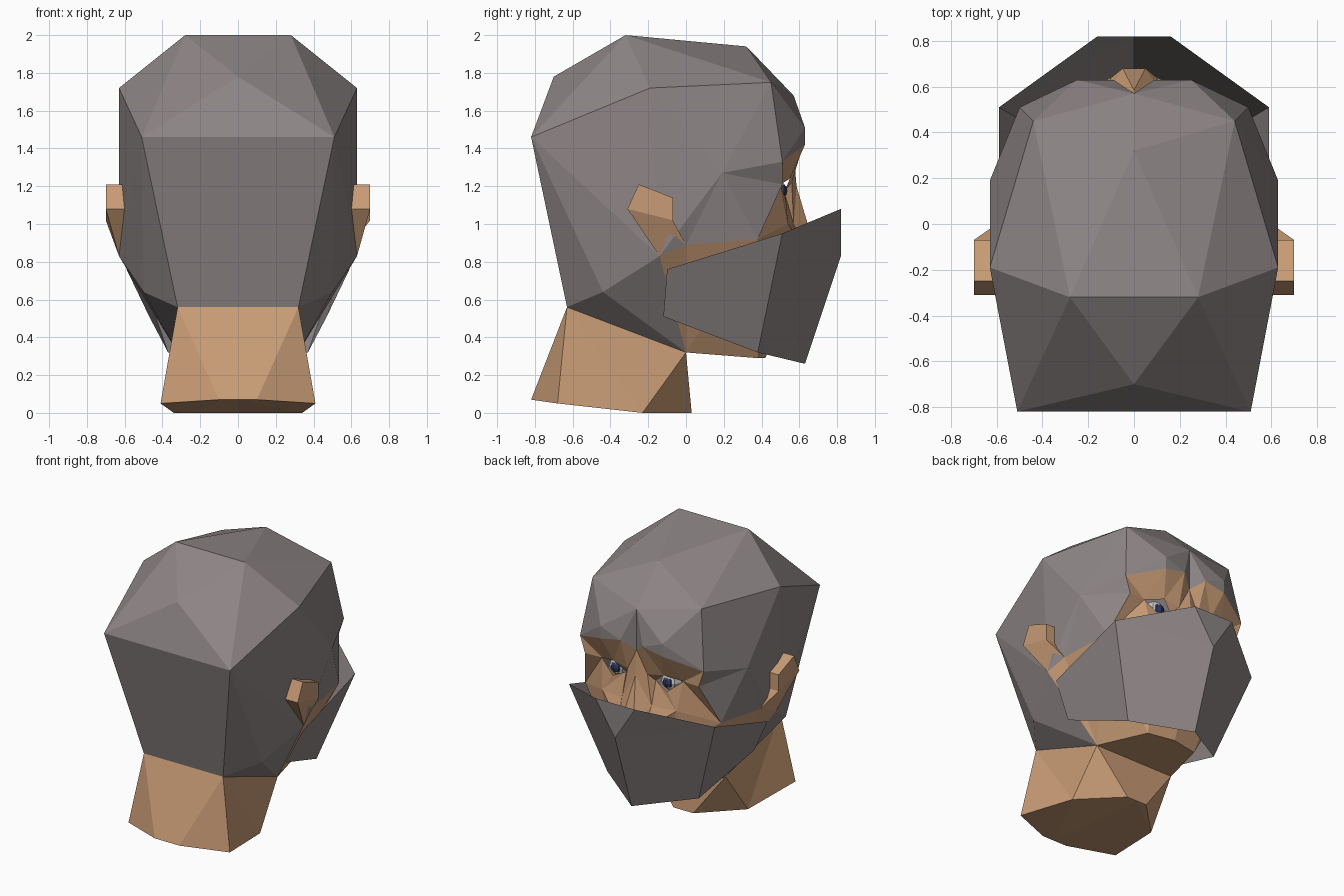
import bpy, bmesh

if "Cube" in bpy.data.objects:
    bpy.data.objects.remove(bpy.data.objects["Cube"])


def material(name, rgb):
    m = bpy.data.materials.new(name)
    m.diffuse_color = (*rgb, 1)
    m.use_nodes = True
    m.node_tree.nodes["Principled BSDF"].inputs["Base Color"].default_value = m.diffuse_color
    return m


SKIN = material("skin", (0.58, 0.33, 0.18))
CLOTH = material("cloth", (0.27, 0.235, 0.235))
WHITE = material("eye_white", (0.7, 0.7, 0.7))
IRIS = material("iris_blue", (0.03, 0.04, 0.12))


def mirrored(name, points, rows, mat):
    """Build the +x half from named points, mirror it and weld the seam."""
    bm = bmesh.new()
    for side in (1, -1):
        v = {k: bm.verts.new((side * p[0], p[1], p[2])) for k, p in points.items()}
        for row in rows:
            for f in row.split():
                loop = [v[k] for k in f.split("-")]
                bm.faces.new(loop if side == 1 else loop[::-1])
    bmesh.ops.remove_doubles(bm, verts=bm.verts, dist=0.0005)
    loose = [v for v in bm.verts if not v.link_faces]
    bmesh.ops.delete(bm, geom=loose, context="VERTS")
    bmesh.ops.recalc_face_normals(bm, faces=bm.faces)
    me = bpy.data.meshes.new(name)
    bm.to_mesh(me)
    bm.free()
    me.materials.append(mat)
    ob = bpy.data.objects.new(name, me)
    bpy.context.collection.objects.link(ob)
    return ob


# Points shared by the hood, face and neck
shared = {
    "brow0": (0, 0.57, 1.38), "brow1": (0.09, 0.63, 1.45), "brow2": (0.25, 0.63, 1.42),
    "brow3": (0.50, 0.51, 1.33), "temple": (0.46, 0.51, 1.21), "cheek": (0.55, 0.38, 0.92),
    "lobe": (0.60, 0.0, 0.89), "jaw": (0.63, -0.14, 0.83), "throat": (0.32, 0.0, 0.32),
    "throat0": (0, 0.0, 0.32), "nape": (0.32, -0.63, 0.56), "nape0": (0, -0.63, 0.56),
}

# Hood: faceted skull cap down to the nape
hood = dict(shared, **{
    "top0": (0, -0.32, 2), "top": (0.28, -0.32, 2), "rear0": (0, -0.70, 1.78),
    "back0": (0, -0.82, 1.46), "back": (0.51, -0.82, 1.46), "side": (0.63, -0.19, 1.72),
    "crown0": (0, 0.32, 1.94), "front": (0.44, 0.45, 1.75), "fore0": (0, 0.57, 1.68),
    "ridge": (0.25, 0.63, 1.51), "slit": (0.63, 0.19, 1.27), "under": (0.50, -0.44, 0.64),
})
mirrored("hood", hood, (
    "top0-top-rear0 top-back-rear0 top-side-back rear0-back-back0",
    "back0-back-nape-nape0 back-under-nape back-jaw-under back-side-jaw",
    "top0-crown0-top top-crown0-front top-front-side crown0-fore0-front",
    "fore0-ridge-front fore0-brow1-ridge fore0-brow0-brow1 brow1-brow2-ridge",
    "ridge-brow2-brow3 front-ridge-brow3 front-brow3-slit side-front-slit",
    "side-slit-jaw slit-lobe-jaw slit-cheek-lobe slit-temple-cheek",
    "slit-brow3-temple nape-under-throat under-jaw-throat"), CLOTH)

# Face: brow underside, eye openings, nose, cheeks and jaw
face = dict(shared, **{
    "bridge": (0.08, 0.56, 1.22), "lid": (0.20, 0.55, 1.24), "corner": (0.33, 0.50, 1.21),
    "tear": (0.12, 0.52, 1.17), "lower": (0.22, 0.53, 1.12), "nose0": (0, 0.585, 1.20),
    "flank": (0.12, 0.57, 1.0), "apple": (0.30, 0.54, 1.0), "tip0": (0, 0.68, 0.88),
    "tip": (0.05, 0.68, 0.88), "wing": (0.10, 0.64, 0.84), "lip0": (0, 0.60, 0.75),
    "mouth": (0.25, 0.55, 0.70), "chin": (0.20, 0.38, 0.29), "chin0": (0, 0.42, 0.29),
})
mirrored("face", face, (
    "brow0-bridge-brow1 brow1-lid-brow2 brow1-bridge-lid brow2-corner-brow3",
    "brow2-lid-corner brow3-corner-temple brow0-nose0-bridge nose0-flank-bridge",
    "bridge-tear-lid bridge-flank-tear tear-apple-lower tear-flank-apple",
    "lower-apple-corner corner-cheek-temple corner-apple-cheek nose0-tip-flank",
    "nose0-tip0-tip flank-tip-wing flank-wing-apple tip0-lip0-wing-tip",
    "wing-lip0-mouth-apple apple-mouth-cheek lip0-chin0-chin-mouth mouth-chin-cheek",
    "cheek-throat-lobe cheek-chin-throat lobe-throat-jaw",
    "throat-chin-chin0-throat0"), SKIN)

# Neck: flares toward a flat base
neck = dict(shared, **{
    "b10": (0, -0.82, 0.07), "b1": (0.10, -0.82, 0.07), "b2": (0.41, -0.68, 0.05),
    "b3": (0.34, -0.23, 0), "b4": (0.08, 0.03, 0), "b40": (0, 0.03, 0),
})
mirrored("neck", neck, (
    "nape0-nape-b1-b10 nape-b2-b1 nape-throat-b3 nape-b3-b2 throat-b4-b3",
    "throat-throat0-b40-b4 b10-b1-b2 b10-b2-b3 b10-b3-b40 b40-b3-b4"), SKIN)

# Mask: angular sheet standing off the lower face
mask = {
    "rim0": (0, 0.82, 1.08), "rim": (0.16, 0.82, 1.08), "beak0": (0, 0.82, 0.83),
    "cheek": (0.59, 0.51, 0.95), "strap": (0.59, -0.10, 0.76), "hinge": (0.47, -0.12, 0.51),
    "jaw": (0.37, 0.38, 0.32), "chin0": (0, 0.63, 0.26),
}
mirrored("mask", mask, (
    "rim0-rim-beak0 rim-cheek-beak0 beak0-cheek-jaw-chin0",
    "cheek-strap-hinge-jaw"), CLOTH)

# Ears: blocky top with a lobe tapering into the jaw
ear_outline = {"a": (-0.25, 1.21), "b": (-0.07, 1.14), "c": (-0.07, 1.02), "d": (-0.31, 1.08)}
ear = {"lobe": shared["lobe"], "jaw": shared["jaw"]}
for k, (y, z) in ear_outline.items():
    ear[k] = (0.70, y, z)
    ear[k + "i"] = (0.60, y, z)
mirrored("ears", ear, (
    "a-b-c-d a-ai-bi-b b-bi-ci-c d-di-ai-a d-c-lobe-jaw",
    "c-ci-lobe d-jaw-di ai-di-ci-bi di-jaw-lobe-ci"), SKIN)

# Eyes: small faceted balls with dark irises behind the openings
for side, label in ((1, "right"), (-1, "left")):
    for part, r, y, mat in (("eyeball", 0.075, 0.455, WHITE), ("iris", 0.045, 0.492, IRIS)):
        bpy.ops.mesh.primitive_uv_sphere_add(segments=8, ring_count=6, radius=r,
                                             location=(side * 0.21, y, 1.175))
        ob = bpy.context.object
        ob.name = f"{label}_{part}"
        ob.data.materials.append(mat)
